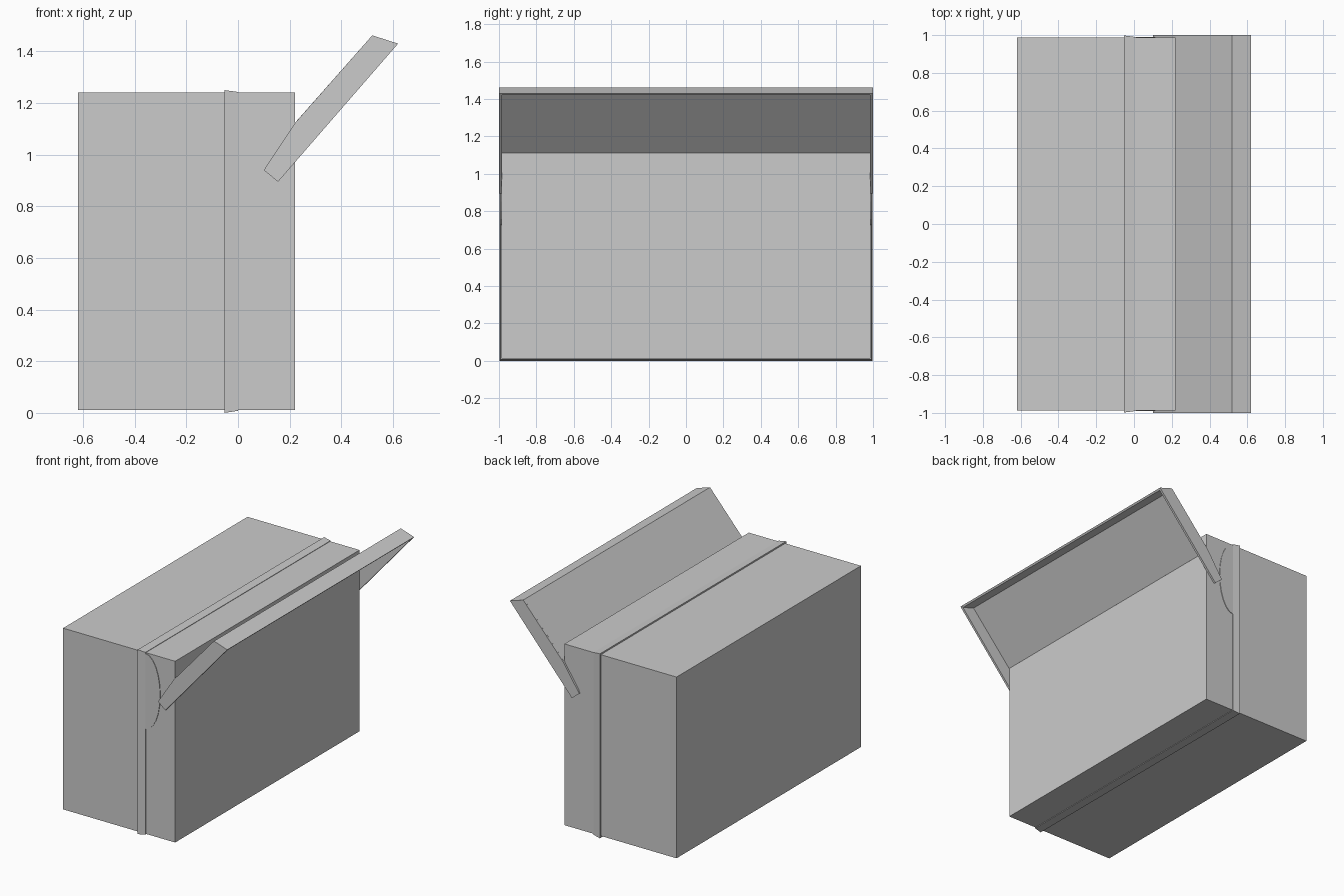
import bpy, bmesh, math

if "Cube" in bpy.data.objects:
    bpy.data.objects.remove(bpy.data.objects["Cube"])


def loft(name, sections):
    """Closed solid skinned through matching point rings."""
    bm = bmesh.new()
    rings = [[bm.verts.new(p) for p in s] for s in sections]
    n = len(rings[0])
    for a, b in zip(rings, rings[1:]):
        for i in range(n):
            bm.faces.new((a[i], a[(i + 1) % n], b[(i + 1) % n], b[i]))
    bm.faces.new(rings[0])
    bm.faces.new(rings[-1])
    bmesh.ops.recalc_face_normals(bm, faces=bm.faces)
    me = bpy.data.meshes.new(name)
    bm.to_mesh(me)
    bm.free()
    ob = bpy.data.objects.new(name, me)
    bpy.context.collection.objects.link(ob)
    return ob


def rect(x, half_y, z0, z1):
    return [(x, -half_y, z0), (x, half_y, z0), (x, half_y, z1), (x, -half_y, z1)]


def plate(name, profile, y0, y1):
    """Extrude an xz profile along y."""
    return loft(name, [[(x, y, z) for x, z in profile] for y in (y0, y1)])


# Rear half of the case
loft("rear_body", [rect(-0.62, 0.987, 0.012, 1.24), rect(-0.05, 0.987, 0.012, 1.24)])

# Front half, with a slightly flared collar where the halves meet
loft("front_body", [rect(-0.05, 0.987, 0.012, 1.24), rect(0.22, 0.987, 0.012, 1.24)])
loft("flared_collar", [rect(-0.053, 0.998, 0.0, 1.25), rect(0.0, 0.991, 0.008, 1.243)])

# Low half-round hinge pads on the ends
pad = [(-0.05, 1.235), (0.0, 1.235)]
pad += [(0.11 * math.sin(a), 0.98 + 0.255 * math.cos(a))
        for a in (math.pi * i / 12 for i in range(1, 12))]
pad += [(0.0, 0.725), (-0.05, 0.725)]

# Flip-up flap: side arms, panel and end rim
arm = [(0.10, 0.94), (0.155, 0.895), (0.62, 1.43), (0.52, 1.462), (0.22, 1.122)]
for label, s in (("front", -1), ("back", 1)):
    plate(label + "_hinge_pad", pad, s * 0.98, s * 0.991)
    plate(label + "_flap_arm", arm, s * 0.985, s * 1.0)
plate("flap_panel", [(0.215, 1.117), (0.223, 1.11), (0.528, 1.455), (0.52, 1.462)], -0.99, 0.99)
plate("flap_rim", [(0.52, 1.462), (0.62, 1.43), (0.611, 1.42), (0.518, 1.45)], -0.99, 0.99)
